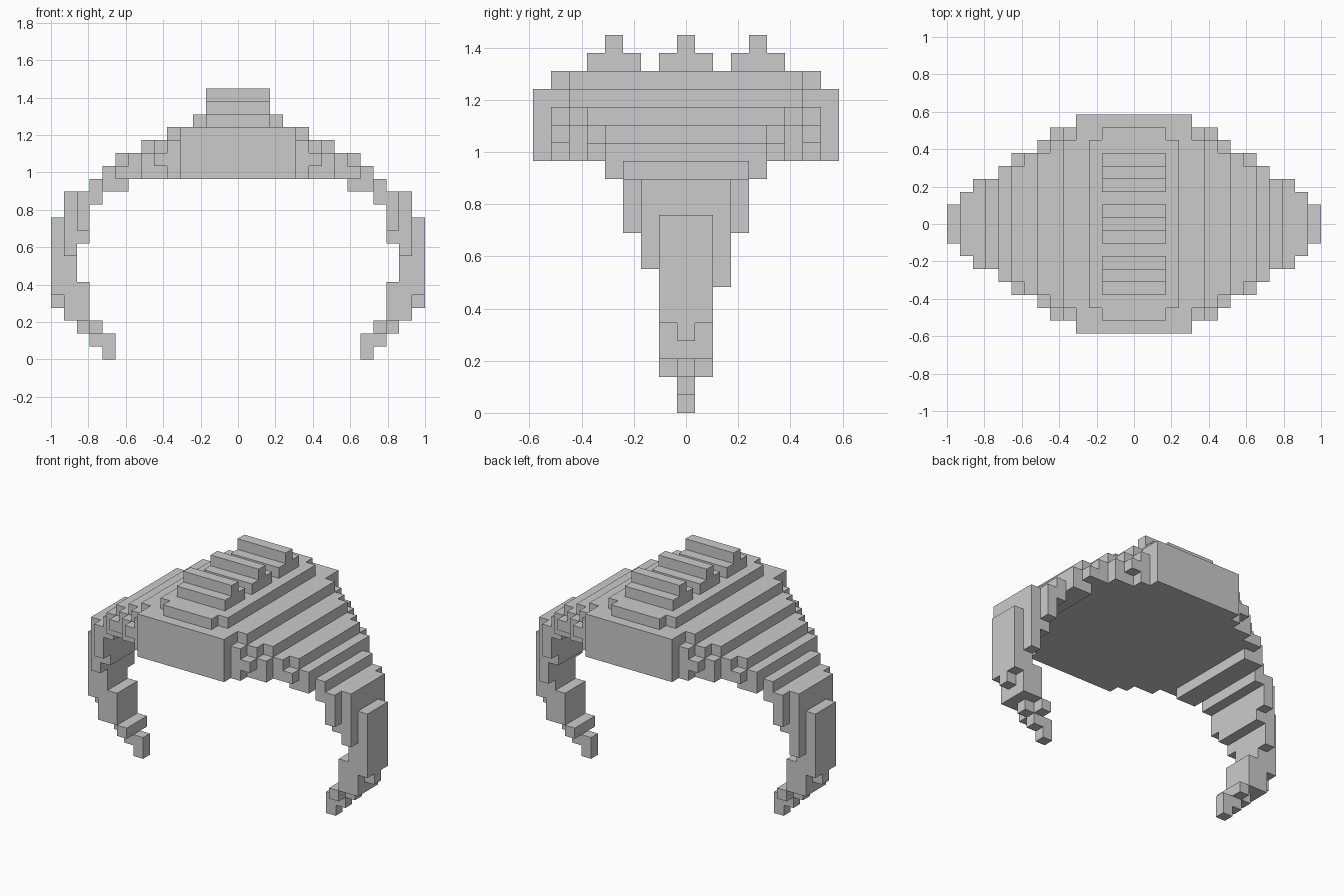
import bpy, bmesh, math
from mathutils import Vector

if "Cube" in bpy.data.objects:
    bpy.data.objects.remove(bpy.data.objects["Cube"])

S = 2 / 29  # block size: 29 blocks across the width

def fill(z0, z1, x0, x1, y0, y1):
    """Blocks in an inclusive index range; x and y are centred on 0."""
    return {(x, y, z) for x in range(x0, x1 + 1)
            for y in range(y0, y1 + 1) for z in range(z0, z1 + 1)}

def plate(z, steps):
    """One stepped layer, from (half width x, half depth y) rectangles."""
    out = set()
    for hx, hy in steps:
        out |= fill(z, z, -hx, hx, -hy, hy)
    return out

# Domed roof: layers from bottom to top
roof = set()
for z, steps in {
    14: [(4, 8), (5, 7), (7, 6), (9, 5), (10, 4)],
    15: [(4, 8), (6, 7), (7, 6), (8, 5), (9, 4)],
    16: [(4, 8), (5, 7), (6, 6), (7, 5)],
    17: [(4, 8), (5, 6)],
    18: [(2, 7), (3, 6)],
}.items():
    roof |= plate(z, steps)

# Three stepped ridges on the roof
ridges = set()
for y in (-4, 0, 4):
    ridges |= fill(19, 19, -2, 2, y - 1, y + 1) | fill(20, 20, -2, 2, y, y)

# Curved arm on the right: shoulder, outer plates, tapering hook
arm = set()
for b in [
    (13, 13, 9, 10, -4, 4), (13, 13, 11, 11, -3, 3),
    (12, 12, 11, 12, -3, 3), (10, 11, 12, 12, -3, 3), (9, 9, 12, 12, -2, 2),
    (8, 12, 13, 13, -2, 2), (7, 7, 13, 13, -1, 2),
    (5, 10, 14, 14, -1, 1), (4, 4, 14, 14, 0, 0),
    (3, 6, 13, 13, -1, 1), (3, 5, 12, 12, -1, 1),
    (2, 2, 11, 11, -1, 1), (2, 2, 12, 12, 0, 0),
    (1, 1, 10, 11, 0, 0), (0, 0, 10, 10, 0, 0),
]:
    arm |= fill(*b)
arm_left = {(-x, y, z) for x, y, z in arm}

everything = roof | ridges | arm | arm_left

def build(name, blocks):
    """Skin a set of blocks with its exposed faces only, merging flat areas."""
    bm = bmesh.new()
    verts = {}
    for c in sorted(blocks):
        for axis in range(3):
            for sign in (-1, 1):
                n = list(c)
                n[axis] += sign
                if tuple(n) in everything:
                    continue
                u, v = (axis + 1) % 3, (axis + 2) % 3
                ring = []
                for a, b in ((0, 0), (1, 0), (1, 1), (0, 1))[::sign]:
                    p = list(c)
                    p[axis] += sign > 0
                    p[u] += a
                    p[v] += b
                    p = tuple(p)
                    if p not in verts:
                        verts[p] = bm.verts.new(
                            ((p[0] - 0.5) * S, (p[1] - 0.5) * S, p[2] * S))
                    ring.append(verts[p])
                bm.faces.new(ring)
    bmesh.ops.dissolve_limit(bm, angle_limit=math.radians(1),
                             verts=bm.verts[:], edges=bm.edges[:])
    mesh = bpy.data.meshes.new(name)
    bm.to_mesh(mesh)
    bm.free()
    bpy.context.collection.objects.link(bpy.data.objects.new(name, mesh))

build("domed_roof", roof)
build("roof_ridges", ridges)
build("right_arm", arm)
build("left_arm", arm_left)
